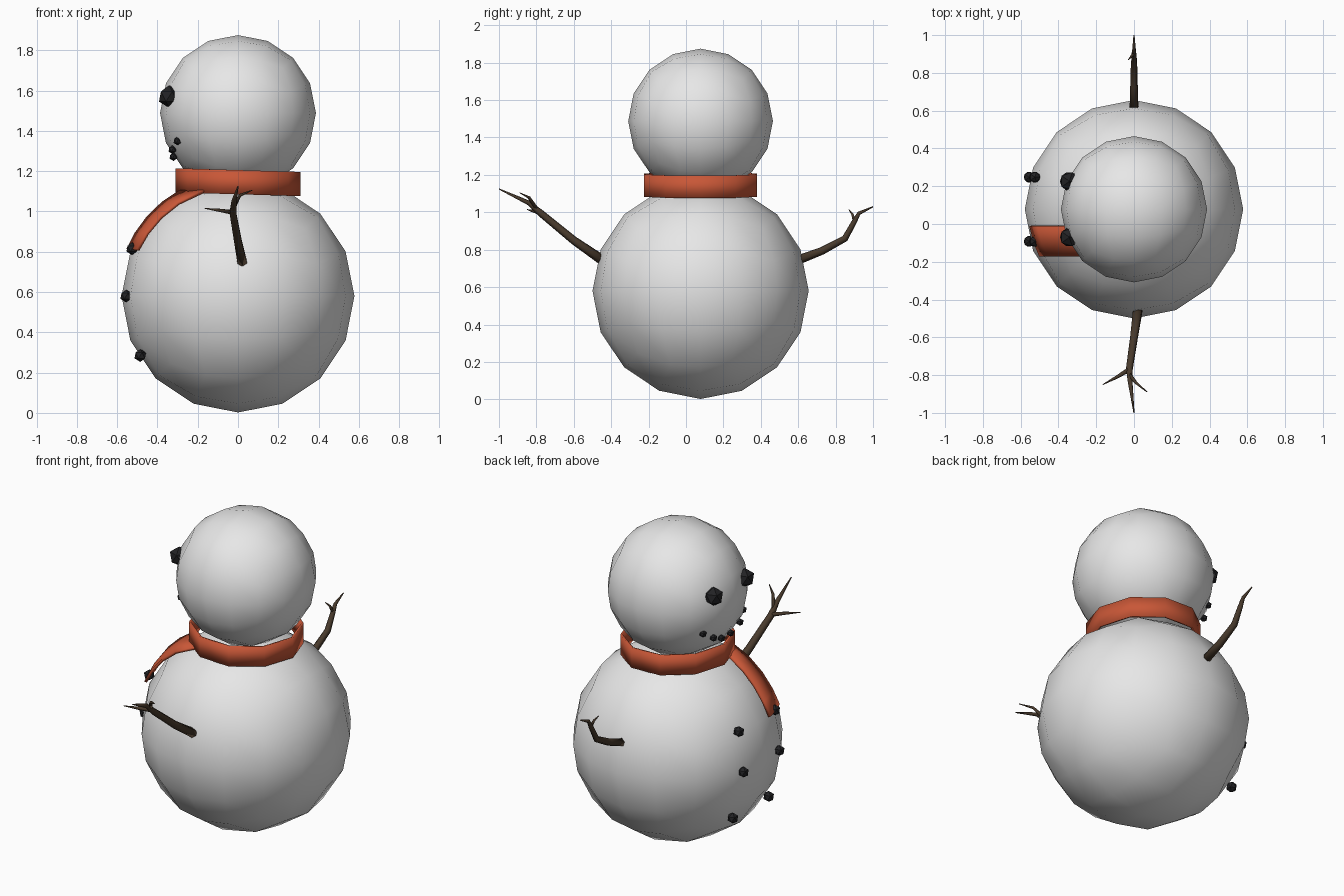
import bpy, bmesh, math
from mathutils import Vector

if "Cube" in bpy.data.objects:
    bpy.data.objects.remove(bpy.data.objects["Cube"])

CY = 0.078  # centre of the snowballs in y


def material(name, rgb):
    m = bpy.data.materials.new(name)
    m.diffuse_color = (*rgb, 1)
    m.use_nodes = True
    m.node_tree.nodes["Principled BSDF"].inputs["Base Color"].default_value = m.diffuse_color
    return m


SNOW = material("snow", (0.8, 0.8, 0.8))
WOOL = material("orange wool", (0.58, 0.095, 0.038))
COAL = material("coal", (0.016, 0.016, 0.018))
WOOD = material("dark wood", (0.065, 0.042, 0.025))


def finish(bm, name, mat, smooth):
    bmesh.ops.recalc_face_normals(bm, faces=bm.faces)
    me = bpy.data.meshes.new(name)
    bm.to_mesh(me)
    bm.free()
    me.materials.append(mat)
    for p in me.polygons:
        p.use_smooth = smooth
    ob = bpy.data.objects.new(name, me)
    bpy.context.collection.objects.link(ob)
    return ob


def snowball(name, z, r):
    """Cube grid rounded to a ball, 16 equal steps around each axis."""
    bm = bmesh.new()
    bmesh.ops.create_cube(bm, size=2)
    bmesh.ops.subdivide_edges(bm, edges=bm.edges[:], cuts=3, use_grid_fill=True)
    for v in bm.verts:
        d = Vector([math.tan(c * math.pi / 4) for c in v.co]).normalized()
        v.co = d * r + Vector((0, CY, z))
    finish(bm, name, SNOW, True)


def lump(name, co, r):
    bm = bmesh.new()
    bmesh.ops.create_icosphere(bm, subdivisions=1, radius=r)
    for v in bm.verts:
        v.co += Vector(co)
    finish(bm, name, COAL, False)


def add_tube(bm, pts, radii, sides=6):
    """Tapered tube along a path."""
    pts = [Vector(p) for p in pts]
    rings = []
    for i, p in enumerate(pts):
        t = (pts[min(i + 1, len(pts) - 1)] - pts[max(i - 1, 0)]).normalized()
        u = t.cross(Vector((0.3, 0, 1))).normalized()
        w = t.cross(u)
        rings.append([bm.verts.new(p + radii[i] * (u * math.cos(a) + w * math.sin(a)))
                      for a in (k * math.tau / sides for k in range(sides))])
    for a, b in zip(rings, rings[1:]):
        for k in range(sides):
            n = (k + 1) % sides
            bm.faces.new((a[k], a[n], b[n], b[k]))
    bm.faces.new(rings[0])
    bm.faces.new(rings[-1])


def branch(name, tubes):
    bm = bmesh.new()
    for pts, radii in tubes:
        add_tube(bm, pts, radii)
    finish(bm, name, WOOD, True)


# Snowballs
snowball("body", 0.58, 0.578)
snowball("head", 1.488, 0.387)

# Eyes, mouth and two columns of buttons, all facing -x
for s, side in ((1, "left"), (-1, "right")):
    lump(f"eye_{side}", (-0.342, CY + s * 0.148, 1.57), 0.056)
    for i, (x, dy, z) in enumerate([(-0.30, 0.19, 1.35), (-0.325, 0.125, 1.307),
                                    (-0.32, 0.043, 1.272)]):
        lump(f"mouth_{side}_{i}", (x, CY + s * dy, z), 0.022)
    for i, (x, z) in enumerate([(-0.525, 0.815), (-0.555, 0.58), (-0.485, 0.285)]):
        lump(f"button_{side}_{i}", (x, CY + s * 0.17, z), 0.032)

# Scarf band: open ten-sided ring, slightly tilted
bm = bmesh.new()
N = 10
rows = []
for z in (1.085, 1.205):
    rows.append([bm.verts.new((0.31 * math.cos(a), CY + 0.318 * math.sin(a),
                               z - 0.009 * math.cos(a)))
                 for a in (k * math.tau / N for k in range(N))])
for k in range(N):
    n = (k + 1) % N
    bm.faces.new((rows[0][k], rows[0][n], rows[1][n], rows[1][k]))
band = finish(bm, "scarf_band", WOOL, True)
mod = band.modifiers.new("thickness", "SOLIDIFY")
mod.thickness = 0.012

# Scarf tail: sheet draped over the body
bm = bmesh.new()
grid = []
for z in (1.1, 1.04, 0.97, 0.89, 0.81):
    row = []
    for y in (-0.01, -0.09, -0.17):
        x = -math.sqrt(0.6 ** 2 - (z - 0.58) ** 2 - (y - CY) ** 2)
        row.append(bm.verts.new((x, y, z)))
    grid.append(row)
for a, b in zip(grid, grid[1:]):
    for k in range(2):
        bm.faces.new((a[k], a[k + 1], b[k + 1], b[k]))
tail = finish(bm, "scarf_tail", WOOL, True)
mod = tail.modifiers.new("thickness", "SOLIDIFY")
mod.thickness = 0.016
mod.offset = 0

# Branch arms with twigs
branch("front_arm", [
    ([(0.02, -0.455, 0.75), (0.0, -0.6, 0.85), (-0.025, -0.77, 0.99),
      (-0.02, -0.84, 1.05), (0, -1.0, 1.125)], (0.027, 0.022, 0.019, 0.013, 0.003)),
    ([(-0.025, -0.77, 0.995), (-0.09, -0.81, 1.005), (-0.165, -0.85, 1.015)],
     (0.013, 0.009, 0.002)),
    ([(-0.022, -0.80, 1.02), (0.01, -0.84, 1.08), (0.07, -0.89, 1.105)],
     (0.012, 0.008, 0.002)),
])
branch("back_arm", [
    ([(0, 0.60, 0.745), (0, 0.73, 0.795), (0, 0.85, 0.86), (0, 0.90, 0.95),
      (0, 0.925, 0.995), (0, 1.0, 1.03)], (0.025, 0.021, 0.018, 0.014, 0.01, 0.003)),
    ([(0, 0.90, 0.955), (-0.012, 0.89, 0.99), (-0.03, 0.87, 1.015)],
     (0.01, 0.007, 0.002)),
])
